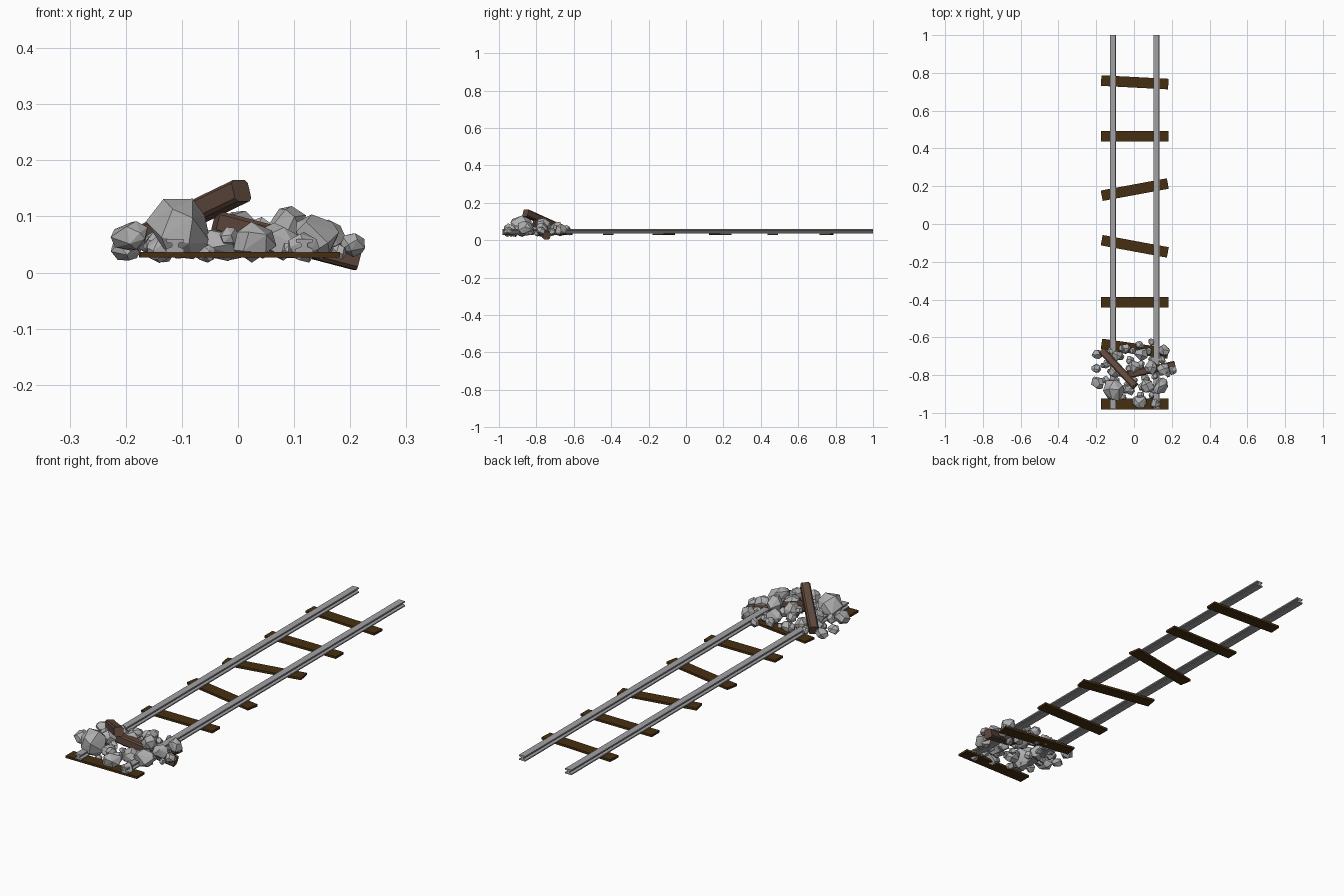
import bpy, bmesh, math, random
from mathutils import Vector, Euler

if "Cube" in bpy.data.objects:
    bpy.data.objects.remove(bpy.data.objects["Cube"])

random.seed(7)


def material(name, rgb):
    m = bpy.data.materials.new(name)
    m.diffuse_color = (*rgb, 1)
    m.use_nodes = True
    m.node_tree.nodes["Principled BSDF"].inputs["Base Color"].default_value = m.diffuse_color
    return m


STEEL = material("rail_steel", (0.36, 0.36, 0.38))
STONE = material("grey_stone", (0.43, 0.43, 0.43))
WOOD = material("dark_tie_wood", (0.062, 0.028, 0.006))
TIMBER = material("brown_timber", (0.115, 0.066, 0.046))


def finish(bm, name, mat):
    bmesh.ops.recalc_face_normals(bm, faces=bm.faces)
    me = bpy.data.meshes.new(name)
    bm.to_mesh(me)
    bm.free()
    me.materials.append(mat)
    ob = bpy.data.objects.new(name, me)
    bpy.context.collection.objects.link(ob)
    return ob


def prism(name, profile, length, mat):
    """Extrude an (x, z) profile along y, centred on the origin."""
    bm = bmesh.new()
    face = bm.faces.new([bm.verts.new((x, -length / 2, z)) for x, z in profile])
    ext = bmesh.ops.extrude_face_region(bm, geom=[face])
    moved = [v for v in ext["geom"] if isinstance(v, bmesh.types.BMVert)]
    bmesh.ops.translate(bm, verts=moved, vec=(0, length, 0))
    return finish(bm, name, mat)


# I-section rails
half = [(0.016, 0.0), (0.016, 0.005), (0.006, 0.009),
        (0.006, 0.015), (0.015, 0.017), (0.015, 0.023)]
i_section = half + [(-x, z) for x, z in reversed(half)]
for side, x in (("left", -0.112), ("right", 0.118)):
    rail = prism(side + "_rail", i_section, 1.98, STEEL)
    rail.location = (x, 0.01, 0.037)

# Wooden ties, some knocked askew
plank = [(-0.178, 0), (0.178, 0), (0.178, 0.01), (-0.178, 0.01)]
for y, angle in ((0.75, -3), (0.465, 0), (0.182, 10.5), (-0.118, -10.5),
                 (-0.415, 0), (-0.66, -8), (-0.953, 0)):
    tie = prism("tie", plank, 0.056, WOOD)
    tie.location = (0.004, y, 0.027)
    tie.rotation_euler.z = math.radians(angle)

# Broken timbers with chamfered edges
c, s = 0.014, 0.02
chamfered = [(-c, -s), (c, -s), (s, -c), (s, c), (c, s), (-c, s), (-s, c), (-s, -c)]


def timber(name, start, end):
    a, b = Vector(start), Vector(end)
    ob = prism(name, chamfered, (b - a).length, TIMBER)
    ob.location = (a + b) / 2
    ob.rotation_mode = "QUATERNION"
    ob.rotation_quaternion = (b - a).to_track_quat("Y", "Z")


timber("leaning_timber", (-0.168, -0.672, 0.062), (0.006, -0.858, 0.146))
timber("buried_timber", (0.213, -0.745, 0.024), (-0.04, -0.80, 0.09))


# Faceted rocks: convex hulls of points scattered on an ellipsoid
def rock(x, y, z, r):
    bm = bmesh.new()
    size = Vector((random.uniform(0.9, 1.15), random.uniform(0.8, 1.05),
                   random.uniform(0.75, 0.95))) * r
    turn = Euler((random.uniform(-0.5, 0.5), random.uniform(-0.5, 0.5),
                  random.uniform(0, 6.28)))
    n = 15
    for i in range(n):
        h = 1 - 2 * (i + 0.5) / n
        a = i * 2.4 + random.uniform(-0.45, 0.45)
        q = math.sqrt(1 - h * h)
        p = Vector((q * math.cos(a) * size.x, q * math.sin(a) * size.y, h * size.z))
        p.rotate(turn)
        bm.verts.new(p)
    bmesh.ops.convex_hull(bm, input=bm.verts)
    ob = finish(bm, "rock", STONE)
    ob.location = (x, y, z)


# Main rocks: x, y, z, radius
for spec in ((-0.105, -0.88, 0.078, 0.068), (-0.195, -0.69, 0.05, 0.030),
             (-0.192, -0.84, 0.065, 0.036), (0.03, -0.94, 0.055, 0.042),
             (0.115, -0.95, 0.045, 0.034), (0.095, -0.625, 0.045, 0.024),
             (-0.045, -0.66, 0.05, 0.032), (0.04, -0.69, 0.065, 0.042),
             (0.16, -0.67, 0.055, 0.036), (0.205, -0.775, 0.05, 0.027),
             (0.14, -0.86, 0.065, 0.045), (0.0, -0.765, 0.075, 0.04),
             (0.09, -0.76, 0.083, 0.042), (-0.2, -0.765, 0.04, 0.025),
             (0.07, -0.86, 0.055, 0.045), (-0.09, -0.70, 0.06, 0.036),
             (0.155, -0.77, 0.062, 0.036), (-0.10, -0.78, 0.06, 0.04),
             (-0.03, -0.87, 0.05, 0.036), (-0.14, -0.74, 0.05, 0.032)):
    rock(*spec)

# Small rubble filling the heap
for i in range(36):
    a = i * 2.4
    d = math.sqrt((i + 0.5) / 36)
    r = random.uniform(0.016, 0.027)
    rock(0.185 * d * math.cos(a), -0.785 + 0.155 * d * math.sin(a),
         0.022 + r * 0.6 + random.uniform(0, 0.055) * (1 - 0.6 * d), r)
